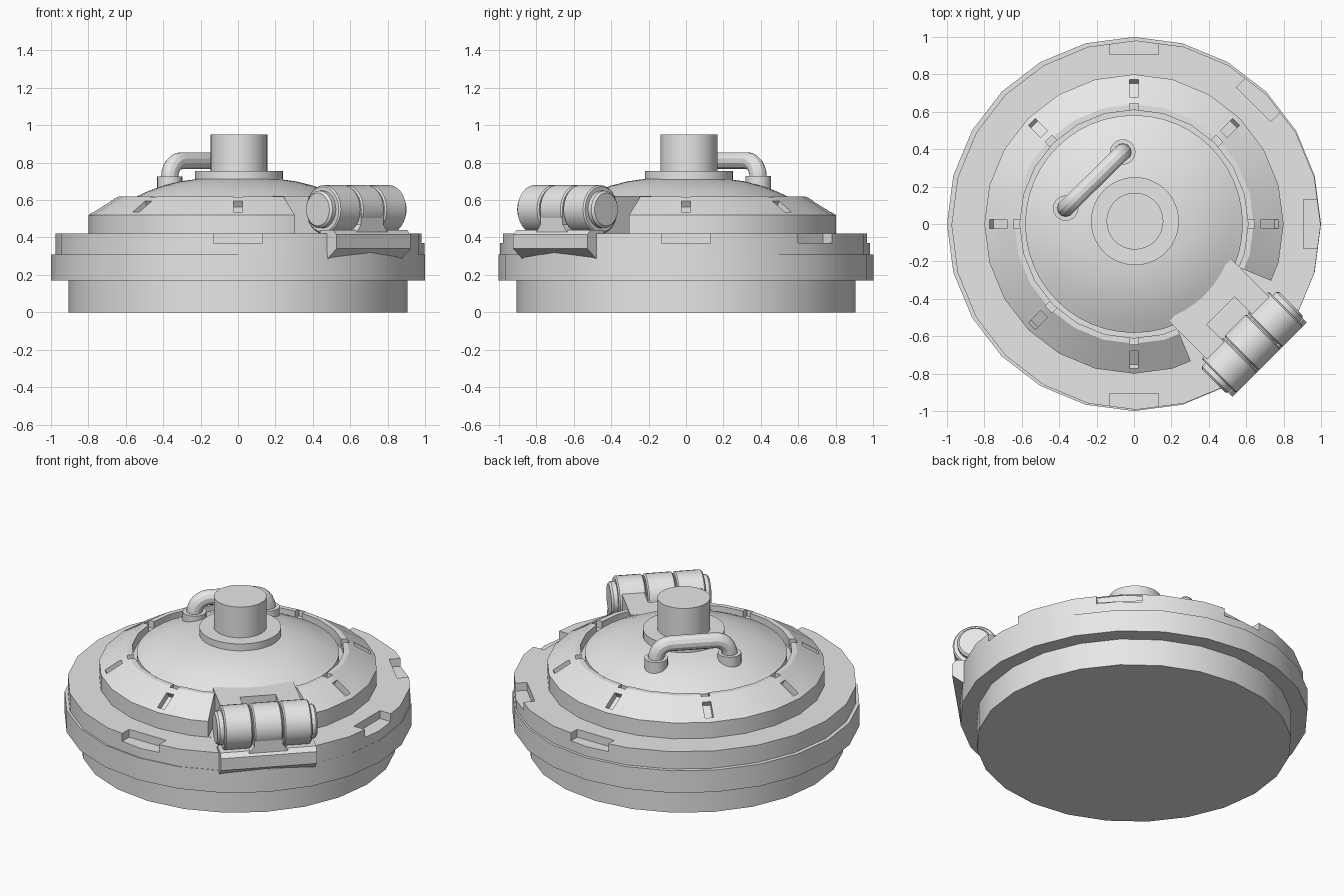
import bpy, bmesh, math
from mathutils import Matrix, Vector

if "Cube" in bpy.data.objects:
    bpy.data.objects.remove(bpy.data.objects["Cube"])

GREY = (0.8, 0.8, 0.8, 1)
metal = bpy.data.materials.new("grey metal")
metal.use_nodes = True
metal.diffuse_color = GREY
metal.node_tree.nodes["Principled BSDF"].inputs["Base Color"].default_value = GREY

EIGHTH = math.pi / 4
HINGE = Matrix.Rotation(-EIGHTH, 4, 'Z')     # local x points outward through the hinge


def finish(name, bm, smooth=True, matrix=Matrix()):
    bm.transform(matrix)
    bmesh.ops.recalc_face_normals(bm, faces=bm.faces)
    mesh = bpy.data.meshes.new(name)
    bm.to_mesh(mesh)
    bm.free()
    mesh.materials.append(metal)
    ob = bpy.data.objects.new(name, mesh)
    bpy.context.scene.collection.objects.link(ob)
    if smooth:
        shade(ob)
    return ob


def select(ob):
    bpy.ops.object.select_all(action='DESELECT')
    ob.select_set(True)
    bpy.context.view_layer.objects.active = ob


def shade(ob):
    select(ob)
    bpy.ops.object.shade_smooth_by_angle(angle=math.radians(25))


def lathe(name, profile, sides=24, matrix=Matrix()):
    """Solid of revolution; the profile runs from axis to axis as (radius, height)."""
    bm = bmesh.new()
    verts = [bm.verts.new((r, 0, z)) for r, z in profile]
    edges = [bm.edges.new(pair) for pair in zip(verts, verts[1:])]
    bmesh.ops.spin(bm, geom=verts + edges, cent=(0, 0, 0), axis=(0, 0, 1),
                   angle=math.tau, steps=sides, use_duplicate=False)
    bmesh.ops.remove_doubles(bm, verts=bm.verts, dist=0.0005)
    return finish(name, bm, matrix=matrix)


def prism(name, outline, offset, matrix=Matrix(), smooth=False):
    """Extrude a planar outline of 3D points along an offset vector."""
    bm = bmesh.new()
    face = bm.faces.new([bm.verts.new(p) for p in outline])
    out = bmesh.ops.extrude_face_region(bm, geom=[face], use_keep_orig=True)
    moved = [v for v in out["geom"] if isinstance(v, bmesh.types.BMVert)]
    bmesh.ops.translate(bm, verts=moved, vec=Vector(offset))
    return finish(name, bm, smooth, matrix)


def box(name, x, y, z, matrix=Matrix()):
    outline = [(x[0], y[0], z[0]), (x[1], y[0], z[0]), (x[1], y[1], z[0]), (x[0], y[1], z[0])]
    return prism(name, outline, (0, 0, z[1] - z[0]), matrix)


def cut(ob, cutters):
    for cutter in cutters:
        mod = ob.modifiers.new("cut", 'BOOLEAN')
        mod.operation, mod.solver, mod.object = 'DIFFERENCE', 'EXACT', cutter
        select(ob)
        bpy.ops.object.modifier_apply(modifier=mod.name)
        bpy.data.objects.remove(cutter)
    shade(ob)


def around(skip_hinge=True):
    return [Matrix.Rotation(i * EIGHTH, 4, 'Z') for i in range(8) if i != 7 or not skip_hinge]


# Base plinth and lower ring
lathe("base", [(0, 0), (0.905, 0), (0.905, 0.2), (0, 0.2)])
lathe("lower_ring", [(0, 0.17), (1, 0.17), (1, 0.31), (0, 0.31)])

# Upper ring, slightly off centre, with rim notches
upper_ring = lathe("upper_ring", [(0, 0.3), (0.987, 0.3), (0.987, 0.42), (0, 0.42)],
                   matrix=Matrix.Translation((0.011, -0.006, 0)))
cut(upper_ring, [box("notch", (0.905, 1.1), (-0.13, 0.13), (0.37, 0.5), m) for m in around()])

# Sloped collar with hinge gap, slots and rim ticks
collar = lathe("collar", [(0, 0.4), (0.8, 0.4), (0.8, 0.52), (0.64, 0.62),
                          (0.61, 0.62), (0.61, 0.56), (0, 0.56)])
spread = math.tan(EIGHTH / 2)
gap = prism("gap", [(0.56, -0.56 * spread, 0.421), (1, -spread, 0.421),
                    (1, spread, 0.421), (0.56, 0.56 * spread, 0.421)], (0, 0, 0.4), HINGE)
tilt = Matrix.Translation((0.727, 0, 0.567)) @ Matrix.Rotation(math.atan2(0.1, 0.16), 4, 'Y')
slots = [box("slot", (-0.055, 0.055), (-0.025, 0.025), (-0.04, 0.05), m @ tilt) for m in around()]
ticks = [box("tick", (0.59, 0.645), (-0.025, 0.025), (0.575, 0.7), m) for m in around()]
cut(collar, [gap] + slots + ticks)

# Domed lid with hub and knob
lathe("lid", [(0, 0.55), (0.582, 0.55), (0.582, 0.6), (0.54, 0.62), (0.48, 0.648),
              (0.4, 0.677), (0.31, 0.7), (0.2, 0.715), (0, 0.72)], 48)
centre = Matrix.Translation((0.005, 0.015, 0))
lathe("hub", [(0, 0.69), (0.235, 0.69), (0.235, 0.755), (0, 0.755)], 48, centre)
lathe("knob", [(0, 0.7), (0.152, 0.7), (0.152, 0.95), (0, 0.95)], 32, centre)

# Handle tube with rounded corners and two feet
a, b = Vector((-0.365, 0.085, 0)), Vector((-0.06, 0.385, 0))
along, bend, top = (b - a).normalized(), 0.085, 0.81
path = [a + Vector((0, 0, 0.68))]
for end, sign, turn in ((a, 1, range(7)), (b, -1, range(6, -1, -1))):
    for i in turn:
        t = i * math.pi / 12
        path.append(end + along * sign * bend * (1 - math.cos(t))
                    + Vector((0, 0, top - bend + bend * math.sin(t))))
path.append(b + Vector((0, 0, 0.68)))
curve = bpy.data.curves.new("handle", 'CURVE')
curve.dimensions, curve.bevel_depth, curve.bevel_resolution = '3D', 0.046, 4
spline = curve.splines.new('POLY')
spline.points.add(len(path) - 1)
for point, co in zip(spline.points, path):
    point.co = (*co, 1)
handle = bpy.data.objects.new("handle", curve)
bpy.context.scene.collection.objects.link(handle)
select(handle)
bpy.ops.object.convert(target='MESH')
handle = bpy.context.object
handle.data.materials.clear()
handle.data.materials.append(metal)
shade(handle)
for side, end in (("left", b), ("right", a)):
    lathe(f"handle_foot_{side}", [(0, 0.65), (0.068, 0.65), (0.068, 0.727), (0, 0.727)],
          20, Matrix.Translation(end))

# Hinge leaf on the lid, with a pocket for the middle knuckle
leaf = box("hinge_leaf", (0.5, 0.88), (-0.235, 0.235), (0.415, 0.622), HINGE)
cut(leaf, [box("pocket", (0.655, 1), (-0.105, 0.105), (0.44, 0.7), HINGE)])

# Hinge barrel: three knuckles on a pin with end caps
barrel = HINGE @ Matrix.Translation((0.895, 0, 0.55)) @ Matrix.Rotation(math.pi / 2, 4, 'X')


def drum(name, radius, lo, hi, chamfer):
    lathe(name, [(0, lo), (radius - chamfer, lo), (radius, lo + chamfer),
                 (radius, hi - chamfer), (radius - chamfer, hi), (0, hi)], 24, barrel)


for name, lo, hi in (("left", -0.255, -0.092), ("middle", -0.084, 0.084), ("right", 0.092, 0.255)):
    drum(f"hinge_knuckle_{name}", 0.13, lo, hi, 0.008)
drum("hinge_pin", 0.1, -0.292, 0.292, 0.012)

# Hinge bracket on the ring, with a flared lug up to the middle knuckle
prism("hinge_bracket", [(0.9, -0.28, 0.27), (0.936, -0.28, 0.27), (1.025, -0.28, 0.34),
                        (1.025, -0.28, 0.415), (1.0, -0.28, 0.44), (0.9, -0.28, 0.44)],
      (0, 0.56, 0), HINGE)
prism("hinge_lug", [(0.9, -0.115, 0.43), (0.9, 0.115, 0.43), (0.9, 0.084, 0.47),
                    (0.9, 0.084, 0.56), (0.9, -0.084, 0.56), (0.9, -0.084, 0.47)],
      (0.115, 0, 0), HINGE)
